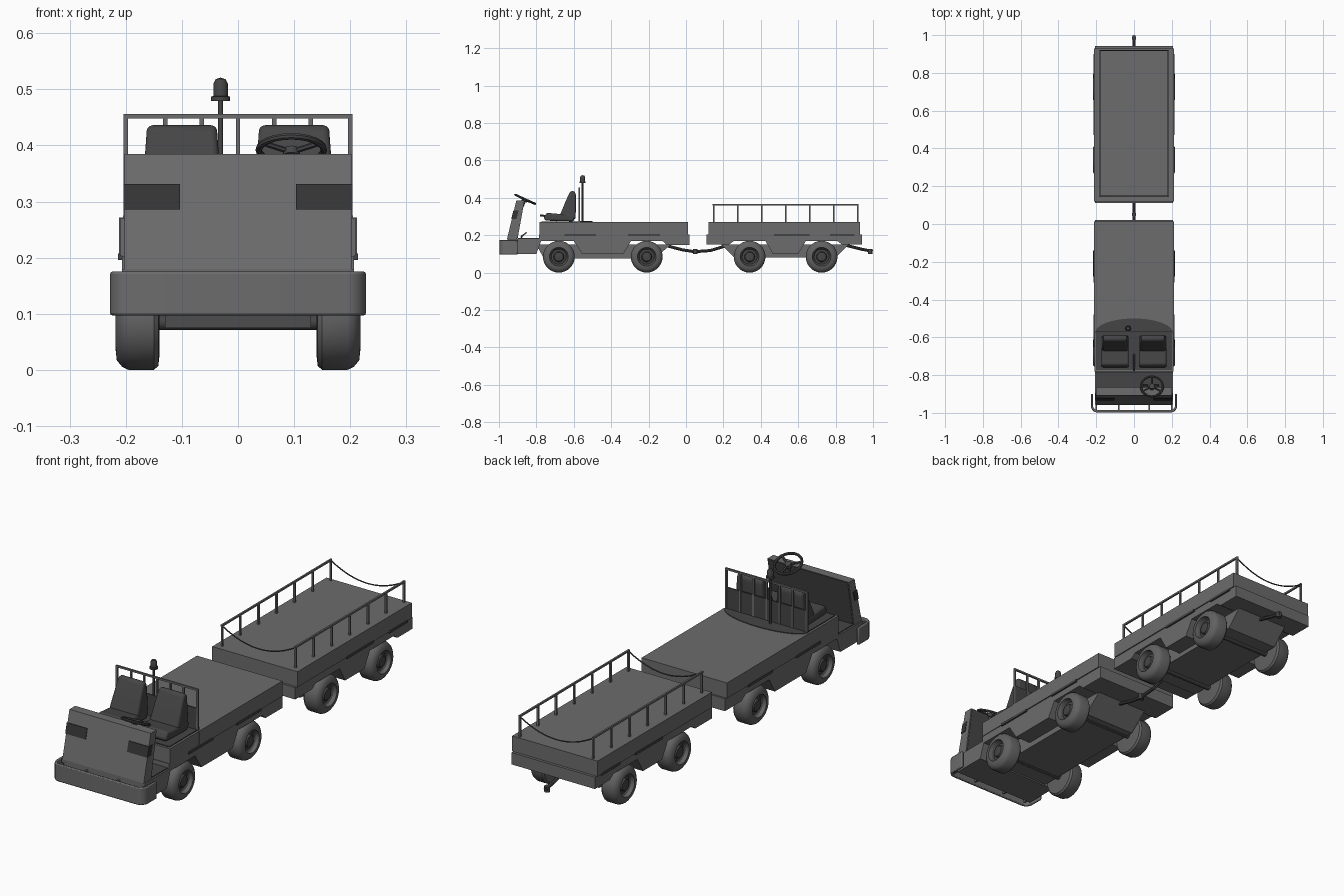
import bpy, bmesh, math
from mathutils import Vector, Matrix

if "Cube" in bpy.data.objects:
    bpy.data.objects.remove(bpy.data.objects["Cube"])


def material(name, v):
    m = bpy.data.materials.new(name)
    m.diffuse_color = (v, v, v, 1)
    m.use_nodes = True
    m.node_tree.nodes["Principled BSDF"].inputs["Base Color"].default_value = m.diffuse_color
    return m


BODY = material("body grey", 0.15)
TYRE = material("tyre grey", 0.12)
DARK = material("dark grey", 0.06)
LAMP = material("lamp charcoal", 0.035)


def finish(name, bm, mat, smooth=True, bevel=0, seg=2):
    bmesh.ops.recalc_face_normals(bm, faces=bm.faces)
    me = bpy.data.meshes.new(name)
    bm.to_mesh(me)
    bm.free()
    me.materials.append(mat)
    ob = bpy.data.objects.new(name, me)
    bpy.context.collection.objects.link(ob)
    if bevel:
        b = ob.modifiers.new("bevel", 'BEVEL')
        b.width, b.segments = bevel, seg
    if smooth:
        bpy.ops.object.select_all(action='DESELECT')
        ob.select_set(True)
        bpy.context.view_layer.objects.active = ob
        bpy.ops.object.shade_smooth_by_angle(angle=math.radians(40))
    return ob


def prism(name, pts, a, b, mat, axis='x', bevel=0, seg=2, taper=None):
    """Extrude a (y,z) profile along x, or an (x,y) profile along z."""
    bm = bmesh.new()
    rows = []
    for s in (a, b):
        rows.append([bm.verts.new((s, p[0], p[1]) if axis == 'x' else (p[0], p[1], s)) for p in pts])
    n = len(pts)
    bm.faces.new(rows[0])
    bm.faces.new(rows[1][::-1])
    for i in range(n):
        j = (i + 1) % n
        bm.faces.new((rows[0][i], rows[1][i], rows[1][j], rows[0][j]))
    if taper:  # narrow in x towards the top
        z0, z1, f = taper
        mid = (a + b) / 2
        for v in bm.verts:
            t = max(0, (v.co.z - z0) / (z1 - z0))
            v.co.x = mid + (v.co.x - mid) * (1 + (f - 1) * t)
    return finish(name, bm, mat, bool(bevel), bevel, seg)


def box(name, x, y, z, mat, bevel=0):
    return prism(name, [(y[0], z[0]), (y[1], z[0]), (y[1], z[1]), (y[0], z[1])], x[0], x[1], mat, bevel=bevel)


def rods(name, paths, r, mat, n=6):
    """Round bars along each list of points."""
    bm = bmesh.new()
    for path in paths:
        for p, q in zip(path, path[1:]):
            p, q = Vector(p), Vector(q)
            d = q - p
            m = Matrix.Translation((p + q) / 2) @ d.to_track_quat('Z', 'Y').to_matrix().to_4x4()
            bmesh.ops.create_cone(bm, cap_ends=True, segments=n, radius1=r, radius2=r, depth=d.length, matrix=m)
    return finish(name, bm, mat)


def lathe(name, prof, mtx, mat, n=28):
    """Spin an (r,h) profile about local z."""
    bm = bmesh.new()
    vs = [bm.verts.new((r, 0, h)) for r, h in prof]
    es = [bm.edges.new(e) for e in zip(vs, vs[1:])]
    bmesh.ops.spin(bm, geom=vs + es, cent=(0, 0, 0), axis=(0, 0, 1), angle=2 * math.pi, steps=n, use_duplicate=False)
    bmesh.ops.remove_doubles(bm, verts=bm.verts, dist=1e-5)
    bmesh.ops.transform(bm, matrix=mtx, verts=bm.verts)
    return finish(name, bm, mat)


def wheels(y, tag):
    for s in (-1, 1):
        m = Matrix.Translation((0, y, 0.085)) @ Matrix.Rotation(s * math.pi / 2, 4, 'Y')
        lathe(tag + "_tyre", [(0, .142), (.06, .14), (.078, .142), (.085, .15), (.085, .195), (.08, .206),
                              (.068, .216), (.05, .218), (.046, .2)], m, TYRE)
        lathe(tag + "_rim", [(.048, .204), (.04, .196), (.028, .198), (.024, .208), (.012, .21), (0, .21)], m, DARK, 20)
    rods(tag + "_axle", [[(-.15, y, .085), (.15, y, .085)]], .014, DARK, 10)


# wheels of tractor and trailer
for y, t in ((-.68, "tractor_front"), (-.21, "tractor_rear"), (.34, "trailer_front"), (.725, "trailer_rear")):
    wheels(y, t)

# tractor lower body with wheel arches, and its belly
prism("tractor_body", [(-.955, .1), (-.8, .1), (-.775, .168), (-.6, .168), (-.555, .1), (-.335, .1), (-.295, .168),
                       (-.125, .168), (-.1, .147), (.02, .147), (.02, .203), (-.785, .203), (-.785, .18),
                       (-.955, .18)], -.207, .207, BODY)
prism("tractor_belly", [(-.8, .15), (-.76, .075), (-.17, .075), (-.08, .15)], -.13, .13, BODY)
box("footwell_floor", (-.2, .2), (-.9, -.785), (.18, .184), DARK)

# load deck and seat box
box("tractor_deck", (-.212, .212), (-.575, .012), (.203, .272), BODY)
box("seat_box", (-.21, .21), (-.782, -.575), (.203, .27), BODY)
box("seat_box_cover", (-.2, .2), (-.772, -.575), (.27, .274), DARK)
arc = [(.205 * math.cos(a), -.575 + .075 * math.sin(a)) for a in (math.pi * i / 20 for i in range(21))]
prism("deck_arc_plate", arc, .272, .275, DARK, 'z')

# leaning front panel with dark inside face and lamps
prism("front_panel", [(-.957, .18), (-.903, .18), (-.866, .385), (-.907, .385)], -.202, .202, BODY)
prism("front_panel_lining", [(-.903, .184), (-.9, .184), (-.864, .383), (-.867, .383)], -.198, .198, DARK)


def front_y(z):
    return -.957 + (z - .18) * .05 / .205


for s in (-1, 1):
    z0, z1 = .286, .331
    prism("headlight", [(front_y(z0) - .003, z0), (front_y(z0) + .025, z0), (front_y(z1) + .025, z1),
                        (front_y(z1) - .003, z1)], s * .103, s * .204, LAMP)

# wrap-around bumper with brackets
def u_path(w, f, r):
    pts = [(-w, -.9)]
    for k, cx in ((0, -w + r), (1, w - r)):
        for i in range(6):
            a = math.pi + (i / 5 + k) * math.pi / 2
            pts.append((cx + r * math.cos(a), f + r + r * math.sin(a)))
    return pts + [(w, -.9)]


prism("front_bumper", u_path(.228, -.998, .035) + u_path(.217, -.986, .025)[::-1], .097, .175, BODY, 'z', .004)
for x in (-.2, -.08, .08, .2):
    box("bumper_bracket", (x - .004, x + .004), (-.99, -.95), (.11, .165), BODY)

# seats
for s in (-1, 1):
    x0, x1 = s * .1 - .072, s * .1 + .072
    prism("seat_cushion", [(-.762, .292), (-.75, .278), (-.6, .274), (-.595, .31), (-.66, .312), (-.745, .32)],
          x0, x1, DARK, bevel=.01, seg=3)
    prism("seat_back", [(-.675, .305), (-.59, .285), (-.588, .42), (-.598, .437), (-.618, .435), (-.64, .39)],
          x0, x1, DARK, bevel=.014, seg=3, taper=(.3, .437, .86))

# guard rail and panel behind seats
Y = -.572
box("seat_guard_panel", (-.2, .2), (Y - .004, Y + .002), (.272, .37), DARK)
box("guard_top_rail", (-.204, .204), (Y - .004, Y + .004), (.448, .456), BODY)
for x in (-.2, -.13, -.065, 0, .065, .13, .2):
    box("guard_post", (x - .004, x + .004), (Y - .004, Y + .004), (.272, .45), BODY)

# beacon on pole
lathe("beacon", [(0, .272), (.0045, .272), (.0045, .479), (.017, .479), (.017, .487), (.013, .488), (.013, .51),
                 (.009, .518), (0, .521)], Matrix.Translation((-.031, -.553, 0)), DARK, 16)

# steering wheel, column, lever and pedals
M = Matrix.Translation((.095, -.86, .392)) @ Matrix.Rotation(math.radians(-24.6), 4, 'X')
ring = [(.058 + .006 * math.cos(a), .006 * math.sin(a)) for a in (i * math.pi / 4 for i in range(9))]
lathe("steering_wheel", ring, M, DARK, 24)
lathe("steering_hub", [(0, .004), (.014, .002), (.016, -.012), (0, -.014)], M, DARK, 12)
rods("steering_spokes", [[M @ Vector((0, 0, -.004)), M @ Vector((.057 * math.cos(a), .057 * math.sin(a), 0))]
                         for a in (math.pi / 2, math.radians(210), math.radians(330))], .005, DARK)
rods("steering_column", [[M @ Vector((0, 0, -.005)), M @ Vector((0, 0, -.11))]], .009, DARK, 10)
rods("hand_lever", [[(0, -.69, .278), (0, -.765, .305), (0, -.78, .305)]], .005, DARK)
for x in (.06, .12):
    prism("pedal", [(-.885, .195), (-.88, .19), (-.85, .212), (-.855, .217)], x - .013, x + .013, DARK)
    rods("pedal_arm", [[(x, -.87, .2), (x, -.885, .182)]], .003, DARK)

# trailer body, belly and deck
prism("trailer_body", [(.11, .15), (.23, .15), (.255, .168), (.425, .168), (.465, .1), (.6, .1), (.64, .168),
                       (.81, .168), (.835, .15), (.942, .15), (.942, .203), (.11, .203)], -.207, .207, BODY)
prism("trailer_belly", [(.19, .15), (.26, .08), (.8, .08), (.87, .15)], -.13, .13, BODY)
box("trailer_deck", (-.212, .212), (.12, .93), (.203, .272), BODY)

# trailer side rails and end chains
for s in (-1, 1):
    x = s * .182
    box("trailer_top_rail", (x - .004, x + .004), (.143, .922), (.36, .368), BODY)
    for i in range(7):
        y = .148 + i * .1283
        box("trailer_rail_post", (x - .004, x + .004), (y - .004, y + .004), (.27, .362), BODY)
chain = []
for y in (.148, .918):
    chain.append([(.182 * t, y, .362 - .055 * (1 - t * t)) for t in (i / 6 - 1 for i in range(13))])
rods("end_chains", chain, .003, DARK)

# side slot strips along the deck seam
for s in (-1, 1):
    for y0, y1 in ((-.65, -.48), (-.31, -.14), (.47, .66), (.77, .9)):
        box("side_strip", (s * .206, s * .214), (y0, y1), (.196, .207), DARK)

# tow hitch and drawbars
def hitch(name, pts):
    rods(name, [pts], .008, DARK, 8)


hitch("tractor_hitch", [(0, -.1, .143), (0, -.02, .122), (0, .045, .112)])
hitch("trailer_drawbar", [(0, .22, .145), (0, .13, .118), (0, .045, .112)])
hitch("trailer_rear_hitch", [(0, .84, .15), (0, .94, .125), (0, .998, .114)])
for y in (.05, .985):
    lathe("hitch_pin", [(0, .1), (.012, .1), (.012, .125), (0, .125)], Matrix.Translation((0, y, 0)), DARK, 10)
